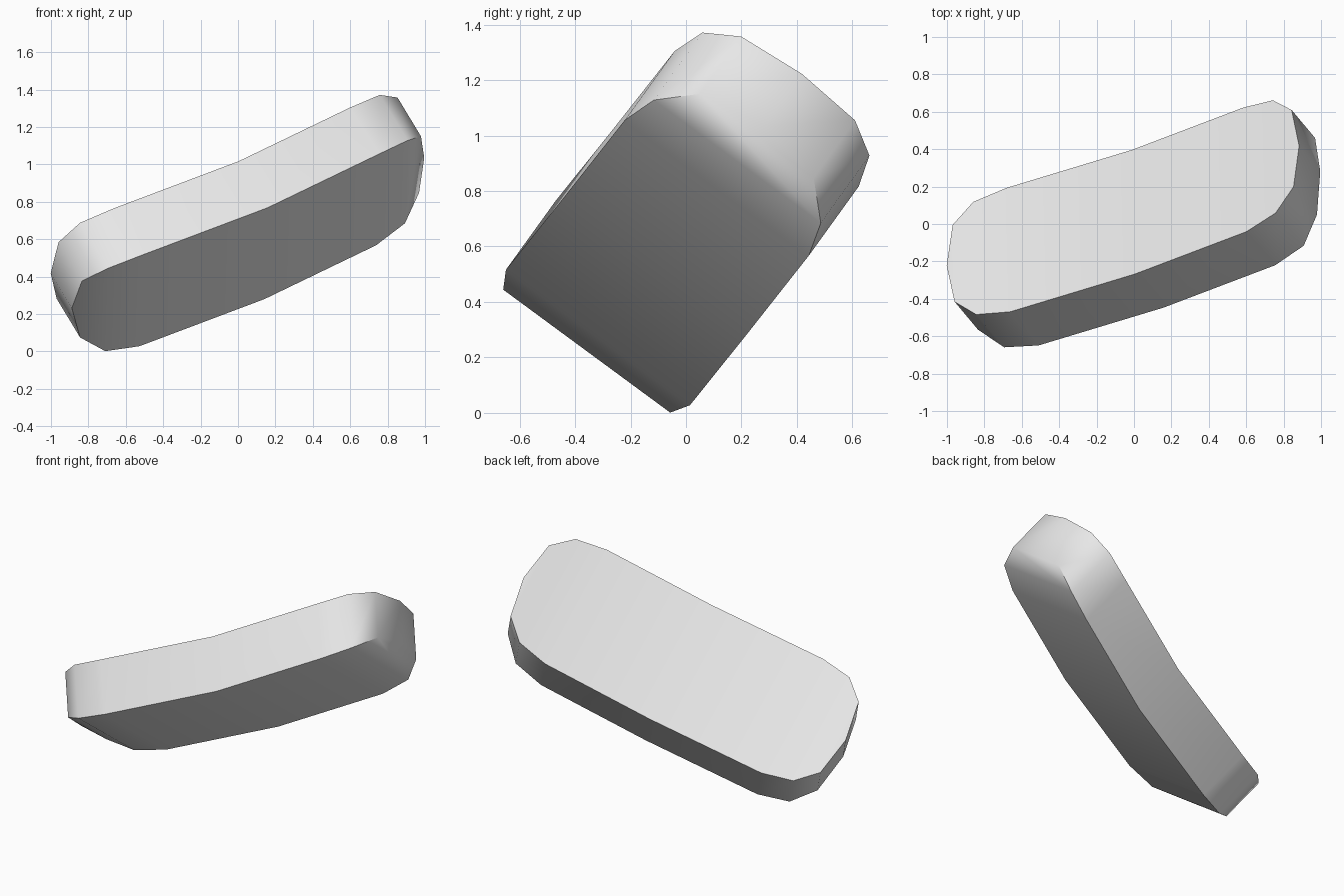
import bpy, bmesh, math
from mathutils import Matrix, Vector

cube = bpy.data.objects.get("Cube")
if cube:
    bpy.data.objects.remove(cube, do_unlink=True)

# Single grey material
grey = bpy.data.materials.new("light_grey")
grey.use_nodes = True
colour = (0.8, 0.8, 0.8, 1)
grey.diffuse_color = colour
grey.node_tree.nodes["Principled BSDF"].inputs["Base Color"].default_value = colour

# Half outline: distance along, half width, upper height, lower height
half = [(0.72, 0.412, 0.036, -0.307), (0.912, 0.374, 0.06, -0.275),
        (1.032, 0.255, 0.076, -0.208), (1.073, 0, 0.078, -0.18)]
middle = (0.02, 0.412, 0, -0.343)
stations = [(-u, w, t, b) for u, w, t, b in reversed(half)] + [middle] + half

# Tilted frame of the slab
along = Vector((0.879, 0.298, 0.375)).normalized()
normal = Vector((-0.478, 0.513, 0.713))
across = normal.cross(along).normalized()
normal = along.cross(across)
frame = Matrix((along, across, normal)).transposed().to_4x4()
frame.translation = (-0.022, 0.058, 0.765)

bm = bmesh.new()


def outline(level, shift):
    """Closed ring of vertices: one long side out, the other back."""
    there = [bm.verts.new((s[0] + shift, s[1], s[level])) for s in stations]
    back = [bm.verts.new((s[0] + shift, -s[1], s[level])) for s in stations[1:-1]]
    return there + back[::-1]


# Upper and lower skins as strips across the slab, joined by the rim
upper, lower = outline(2, 0), outline(3, -0.012)
count = len(upper)
for ring in (upper, lower):
    for i in range(len(stations) - 1):
        corners = [ring[i], ring[i + 1], ring[-i - 1], ring[-i % count]]
        bm.faces.new(list(dict.fromkeys(corners)))
for i in range(count):
    j = (i + 1) % count
    bm.faces.new((upper[i], upper[j], lower[j], lower[i]))
bmesh.ops.recalc_face_normals(bm, faces=bm.faces)
bm.transform(frame)

mesh = bpy.data.meshes.new("curved_slab")
bm.to_mesh(mesh)
bm.free()
mesh.materials.append(grey)
slab = bpy.data.objects.new("curved_slab", mesh)
bpy.context.collection.objects.link(slab)

# Smooth rim and skins, sharp where they meet
bpy.ops.object.select_all(action='DESELECT')
slab.select_set(True)
bpy.context.view_layer.objects.active = slab
bpy.ops.object.shade_smooth_by_angle(angle=math.radians(58))
